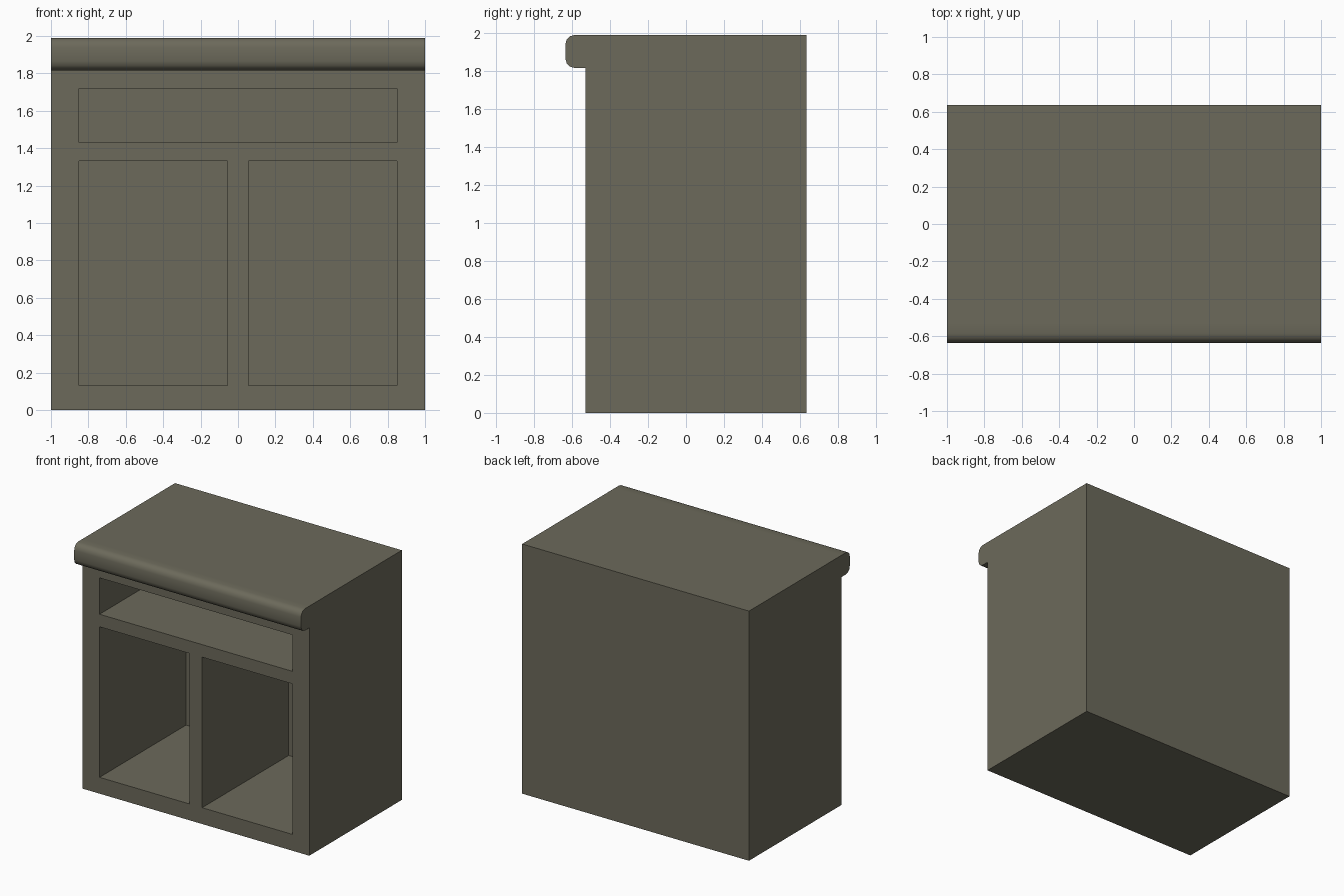
import bpy
import bmesh
from math import cos, sin, radians
from mathutils import Matrix, Vector

old = bpy.data.objects.get("Cube")
if old:
    bpy.data.objects.remove(old, do_unlink=True)

WIDTH, HEIGHT = 2.0, 1.99
FRONT, BACK, LIP = -0.53, 0.635, -0.635
LIP_BOTTOM, RADIUS = 1.816, 0.05
CAVITY_BACK = 0.56

paint = bpy.data.materials.new("olive grey paint")
paint.use_nodes = True
colour = (0.15, 0.143, 0.104, 1)
paint.diffuse_color = colour
paint.node_tree.nodes["Principled BSDF"].inputs["Base Color"].default_value = colour


def add_object(name, bm):
    bmesh.ops.recalc_face_normals(bm, faces=bm.faces)
    mesh = bpy.data.meshes.new(name)
    bm.to_mesh(mesh)
    bm.free()
    mesh.materials.append(paint)
    obj = bpy.data.objects.new(name, mesh)
    bpy.context.collection.objects.link(obj)
    return obj


def arc(y, z, start, end, steps=3):
    angles = [radians(start + (end - start) * i / steps) for i in range(steps + 1)]
    return [(y + RADIUS * cos(a), z + RADIUS * sin(a)) for a in angles]


# Cabinet body: side profile with the rounded overhanging lip, extruded across
profile = [(BACK, 0), (BACK, HEIGHT), (FRONT, HEIGHT)]
profile += arc(LIP + RADIUS, HEIGHT - RADIUS, 90, 180)
profile += arc(LIP + RADIUS, LIP_BOTTOM + RADIUS, 180, 270)
profile += [(FRONT, LIP_BOTTOM), (FRONT, 0)]

bm = bmesh.new()
side = bm.faces.new([bm.verts.new((-WIDTH / 2, y, z)) for y, z in profile])
extruded = bmesh.ops.extrude_face_region(bm, geom=[side])
verts = [g for g in extruded["geom"] if isinstance(g, bmesh.types.BMVert)]
bmesh.ops.translate(bm, verts=verts, vec=(WIDTH, 0, 0))
cabinet = add_object("cabinet", bm)


# Open compartments: one wide drawer space above two cupboard spaces
def cut_compartment(name, x0, x1, z0, z1):
    y0, y1 = FRONT - 0.05, CAVITY_BACK
    bm = bmesh.new()
    centre = Vector((x0 + x1, y0 + y1, z0 + z1)) / 2
    size = (x1 - x0, y1 - y0, z1 - z0)
    bmesh.ops.create_cube(bm, size=1, matrix=Matrix.Translation(centre) @ Matrix.Diagonal((*size, 1)))
    cutter = add_object(name, bm)
    cutter.hide_render = True
    mod = cabinet.modifiers.new(name, "BOOLEAN")
    mod.operation, mod.solver, mod.object = "DIFFERENCE", "EXACT", cutter
    bpy.ops.object.modifier_apply(modifier=name)
    bpy.data.objects.remove(cutter, do_unlink=True)


bpy.ops.object.select_all(action="DESELECT")
bpy.context.view_layer.objects.active = cabinet
cabinet.select_set(True)
cut_compartment("drawer_space", -0.85, 0.85, 1.43, 1.72)
cut_compartment("right_cupboard_space", -0.85, -0.055, 0.13, 1.33)
cut_compartment("left_cupboard_space", 0.055, 0.85, 0.13, 1.33)

# Smooth the lip, keep box edges sharp
bpy.ops.object.shade_smooth_by_angle(angle=radians(40))
